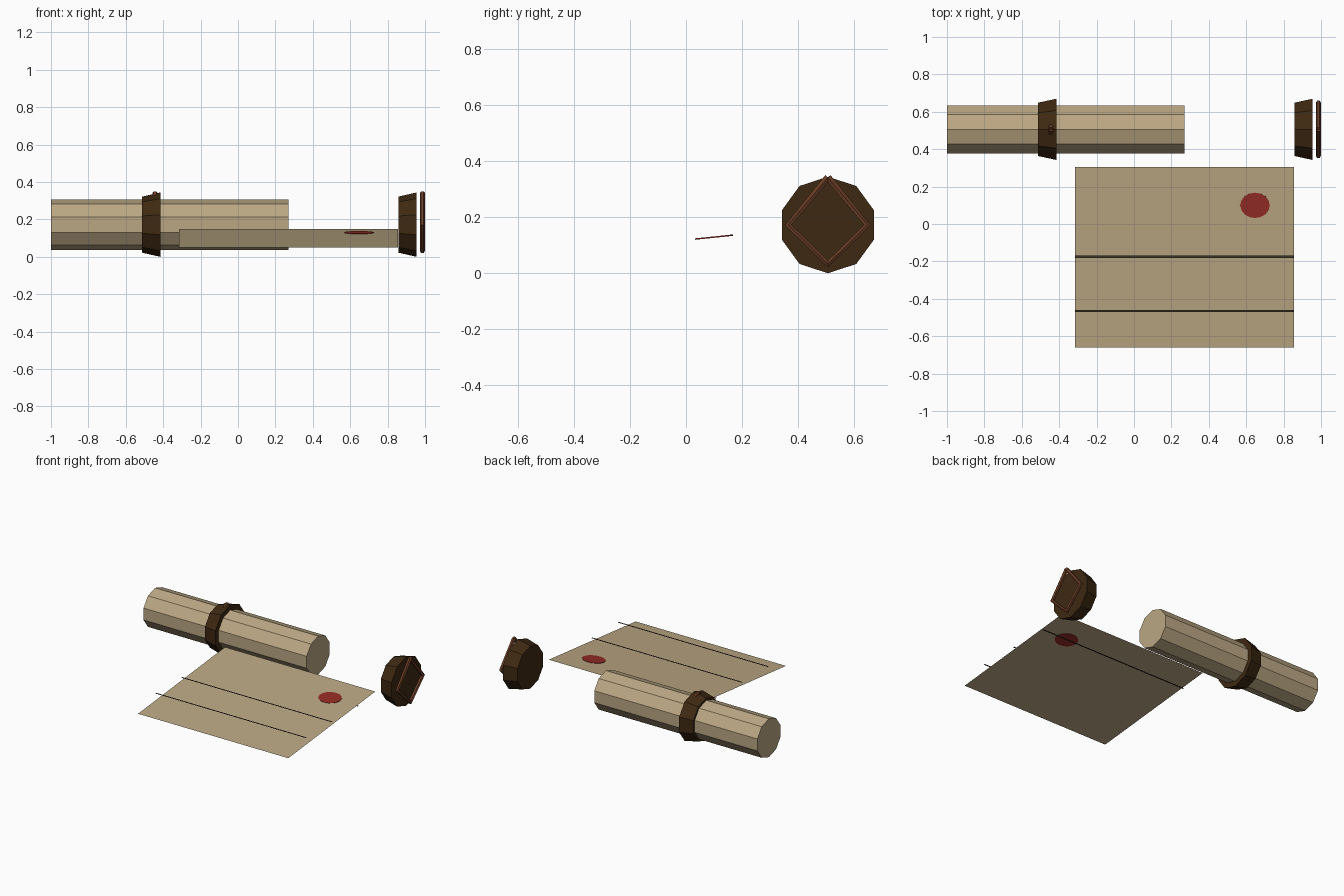
import bpy, bmesh, math
from mathutils import Matrix, Vector

old = bpy.data.objects.get("Cube")
if old:
    bpy.data.objects.remove(old, do_unlink=True)


def material(name, rgb):
    m = bpy.data.materials.new(name)
    m.use_nodes = True
    m.diffuse_color = (*rgb, 1)
    bsdf = next(n for n in m.node_tree.nodes if n.type == 'BSDF_PRINCIPLED')
    bsdf.inputs["Base Color"].default_value = (*rgb, 1)
    bsdf.inputs["Roughness"].default_value = 0.9
    return m


PARCHMENT = material("parchment", (0.50, 0.39, 0.23))
DARK_WOOD = material("dark wood", (0.048, 0.022, 0.006))
CORD_BROWN = material("cord brown", (0.147, 0.048, 0.019))
WAX_RED = material("wax red", (0.30, 0.025, 0.019))
INK = material("ink", (0.05, 0.035, 0.025))

AXIS_Y, AXIS_Z = 0.506, 0.172      # axis of the roll
SLOPE = math.atan2(0.1, 0.967)     # tilt of the sheet
SHEET = Vector((0.27, -0.178, 0.10))


def add_mesh(name, bm, mat):
    me = bpy.data.meshes.new(name)
    bm.to_mesh(me)
    bm.free()
    me.materials.append(mat)
    ob = bpy.data.objects.new(name, me)
    bpy.context.collection.objects.link(ob)
    return ob


def ten_sided(name, x0, x1, r0, r1, mat):
    """Ten-sided solid along x with a corner straight up."""
    bm = bmesh.new()
    bmesh.ops.create_cone(bm, cap_ends=True, segments=10, radius1=r0, radius2=r1, depth=x1 - x0)
    place = Matrix.Translation(((x0 + x1) / 2, AXIS_Y, AXIS_Z)) @ Matrix.Rotation(math.pi / 2, 4, 'Y')
    bm.transform(place)
    # put a corner at the top
    top = max(bm.verts, key=lambda v: v.co.z).co
    turn = math.atan2(top.y - AXIS_Y, top.z - AXIS_Z)
    bmesh.ops.rotate(bm, verts=bm.verts, cent=(0, AXIS_Y, AXIS_Z),
                     matrix=Matrix.Rotation(turn, 3, 'X'))
    return add_mesh(name, bm, mat)


def rectangle(name, width, depth, place, mat):
    bm = bmesh.new()
    bmesh.ops.create_grid(bm, x_segments=1, y_segments=1, size=0.5)
    bm.transform(place @ Matrix.Diagonal((width, depth, 1, 1)))
    return add_mesh(name, bm, mat)


def cord(name, x):
    """Diamond loop of cord whose ends meet at the top."""
    cu = bpy.data.curves.new(name, 'CURVE')
    cu.dimensions = '3D'
    cu.bevel_depth = 0.014
    cu.bevel_resolution = 1
    cu.use_fill_caps = True
    sp = cu.splines.new('POLY')
    points = [(0, 0.17), (0.141, 0), (0, -0.139), (-0.141, 0), (0, 0.17)]
    sp.points.add(len(points) - 1)
    for p, (y, z) in zip(sp.points, points):
        p.co = (x, AXIS_Y + y, AXIS_Z + z, 1)
    cu.materials.append(CORD_BROWN)
    ob = bpy.data.objects.new(name, cu)
    bpy.context.collection.objects.link(ob)
    bpy.ops.object.select_all(action='DESELECT')
    ob.select_set(True)
    bpy.context.view_layer.objects.active = ob
    bpy.ops.object.convert(target='MESH')
    bpy.ops.object.shade_smooth_by_angle(angle=math.radians(50))


# Rolled parchment, its band and the loose end cap
ten_sided("parchment_roll", -1.0, 0.27, 0.135, 0.135, PARCHMENT)
for name, x in (("roll_band", -0.512), ("loose_cap", 0.858)):
    ten_sided(name, x, x + 0.097, 0.15, 0.172, DARK_WOOD)
cord("band_cord", -0.444)
cord("cap_cord", 0.986)

# Open sheet, rising towards the back
tilt = Matrix.Rotation(SLOPE, 4, 'X')
rectangle("open_sheet", 1.17, 0.972, Matrix.Translation(SHEET) @ tilt, PARCHMENT)

# Level ink lines, the rearmost passing under the sheet
for i in range(3):
    place = Matrix.Translation((SHEET.x, -0.465 + i * 0.29, 0.12))
    rectangle(f"ink_line_{i + 1}", 1.17, 0.011, place, INK)

# Oval wax seal showing on both sides of the sheet
bm = bmesh.new()
bmesh.ops.create_cone(bm, cap_ends=True, segments=16, radius1=1, radius2=1, depth=1)
seal_y = 0.1
seal_z = SHEET.z + (seal_y - SHEET.y) * math.tan(SLOPE)
bm.transform(Matrix.Translation((0.647, seal_y, seal_z)) @ tilt
             @ Matrix.Diagonal((0.079, 0.068, 0.005, 1)))
add_mesh("wax_seal", bm, WAX_RED)
